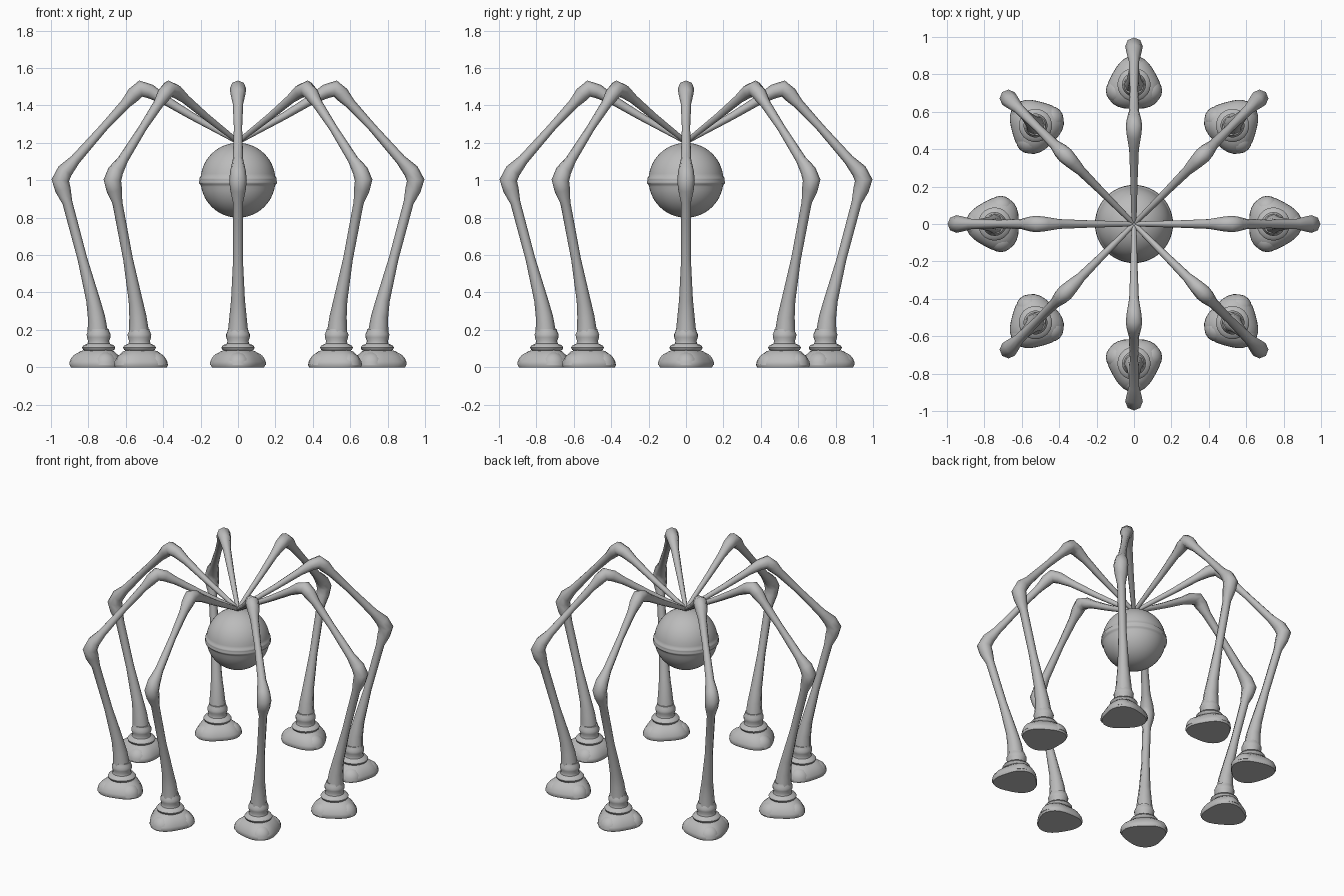
import bpy
import bmesh
import math

if "Cube" in bpy.data.objects:
    bpy.data.objects.remove(bpy.data.objects["Cube"])

grey = bpy.data.materials.new("plain grey")
grey.diffuse_color = (0.5, 0.5, 0.5, 1)
grey.use_nodes = True
grey.node_tree.nodes["Principled BSDF"].inputs["Base Color"].default_value = grey.diffuse_color


def loft(name, rings):
    """Skin a stack of equal-sized closed rings and cap both ends."""
    bm = bmesh.new()
    rows = [[bm.verts.new(p) for p in ring] for ring in rings]
    n = len(rows[0])
    for a, b in zip(rows, rows[1:]):
        for i in range(n):
            j = (i + 1) % n
            bm.faces.new((a[i], a[j], b[j], b[i]))
    bm.faces.new(rows[0][::-1])
    bm.faces.new(rows[-1])
    bmesh.ops.recalc_face_normals(bm, faces=bm.faces)
    mesh = bpy.data.meshes.new(name)
    bm.to_mesh(mesh)
    bm.free()
    mesh.materials.append(grey)
    return mesh


def place(name, mesh, angle=0.0):
    ob = bpy.data.objects.new(name, mesh)
    bpy.context.collection.objects.link(ob)
    ob.rotation_euler.z = angle
    return ob


def smooth(ob, degrees):
    bpy.ops.object.select_all(action='DESELECT')
    ob.select_set(True)
    bpy.context.view_layer.objects.active = ob
    bpy.ops.object.shade_smooth_by_angle(angle=math.radians(degrees))


def lathe(name, profile, n, cx=0.0, cy=0.0):
    """Turn (radius, height) pairs about a vertical axis."""
    return loft(name, [[(cx + r * math.cos(2 * math.pi * i / n),
                         cy + r * math.sin(2 * math.pi * i / n), z)
                        for i in range(n)] for r, z in profile])


def tube(name, path, n):
    """Tapered tube along (x, z, radius) points in the xz plane."""
    rings = []
    for k, (x, z, r) in enumerate(path):
        a, b = path[max(k - 1, 0)], path[min(k + 1, len(path) - 1)]
        tx, tz = b[0] - a[0], b[1] - a[1]
        length = math.hypot(tx, tz)
        nx, nz = -tz / length, tx / length
        ring = []
        for i in range(n):
            c, s = math.cos(2 * math.pi * i / n), math.sin(2 * math.pi * i / n)
            ring.append((x + r * c * nx, r * s, z + r * c * nz))
        rings.append(ring)
    return loft(name, rings)


# Ball body with a raised seam around its middle
R = 0.2
lower = [(R * math.sin(math.radians(a)), 1 - R * math.cos(math.radians(a)))
         for a in range(2, 84, 6)]
seam = [(0.2, 0.976), (0.207, 0.981), (0.209, 0.99), (0.205, 0.997),
        (0.207, 1.004), (0.206, 1.012), (0.2, 1.018)]
upper = [(r, 2 - z) for r, z in reversed(lower)]
smooth(place("ball_body", lathe("ball_body", lower + seam + upper, 48)), 50)

# Jointed leg, from the ankle over both knees to the top of the ball
leg = tube("leg", [
    (0.750, 0.19, 0.054), (0.757, 0.27, 0.046), (0.775, 0.36, 0.037),
    (0.832, 0.58, 0.026), (0.912, 0.88, 0.027), (0.936, 0.95, 0.042),
    (0.950, 1.00, 0.047), (0.925, 1.05, 0.042), (0.870, 1.11, 0.028),
    (0.720, 1.28, 0.022), (0.600, 1.41, 0.028), (0.555, 1.46, 0.040),
    (0.520, 1.490, 0.044), (0.470, 1.475, 0.038), (0.400, 1.435, 0.026),
    (0.250, 1.345, 0.020), (0.000, 1.205, 0.013)], 8)

# Ankle collar above the foot
FOOT = 0.745
ankle = lathe("ankle", [
    (0.060, 0.080), (0.084, 0.094), (0.089, 0.106), (0.080, 0.118),
    (0.060, 0.126), (0.056, 0.140), (0.063, 0.160), (0.064, 0.176),
    (0.057, 0.190), (0.053, 0.205)], 20, FOOT)

# Foot pad with a rounded three-cornered outline, one corner facing out
pad_rings = []
for z, s in [(0, 0.96), (0.012, 1), (0.03, 0.98), (0.06, 0.85),
             (0.085, 0.64), (0.096, 0.4)]:
    ring = []
    for i in range(30):
        a = 2 * math.pi * i / 30
        r = s * (0.142 + 0.013 * math.cos(3 * a))
        ring.append((FOOT + r * math.cos(a), r * math.sin(a), z))
    pad_rings.append(ring)
pad = loft("foot_pad", pad_rings)

# Toe domes on the three corners
dome = [(0.07 * math.cos(math.radians(a)), 0.012 + 0.07 * math.sin(math.radians(a)))
        for a in (0, 15, 30, 45, 60, 75, 88)]
toes = [lathe("toe", dome, 16, FOOT + 0.087 * math.cos(math.radians(t)),
              0.087 * math.sin(math.radians(t))) for t in (0, 112, -112)]

# Eight identical legs around the ball
for k in range(8):
    turn = k * math.pi / 4
    smooth(place("leg", leg, turn), 70)
    smooth(place("ankle", ankle, turn), 50)
    smooth(place("foot_pad", pad, turn), 50)
    for toe in toes:
        smooth(place("toe", toe, turn), 50)
